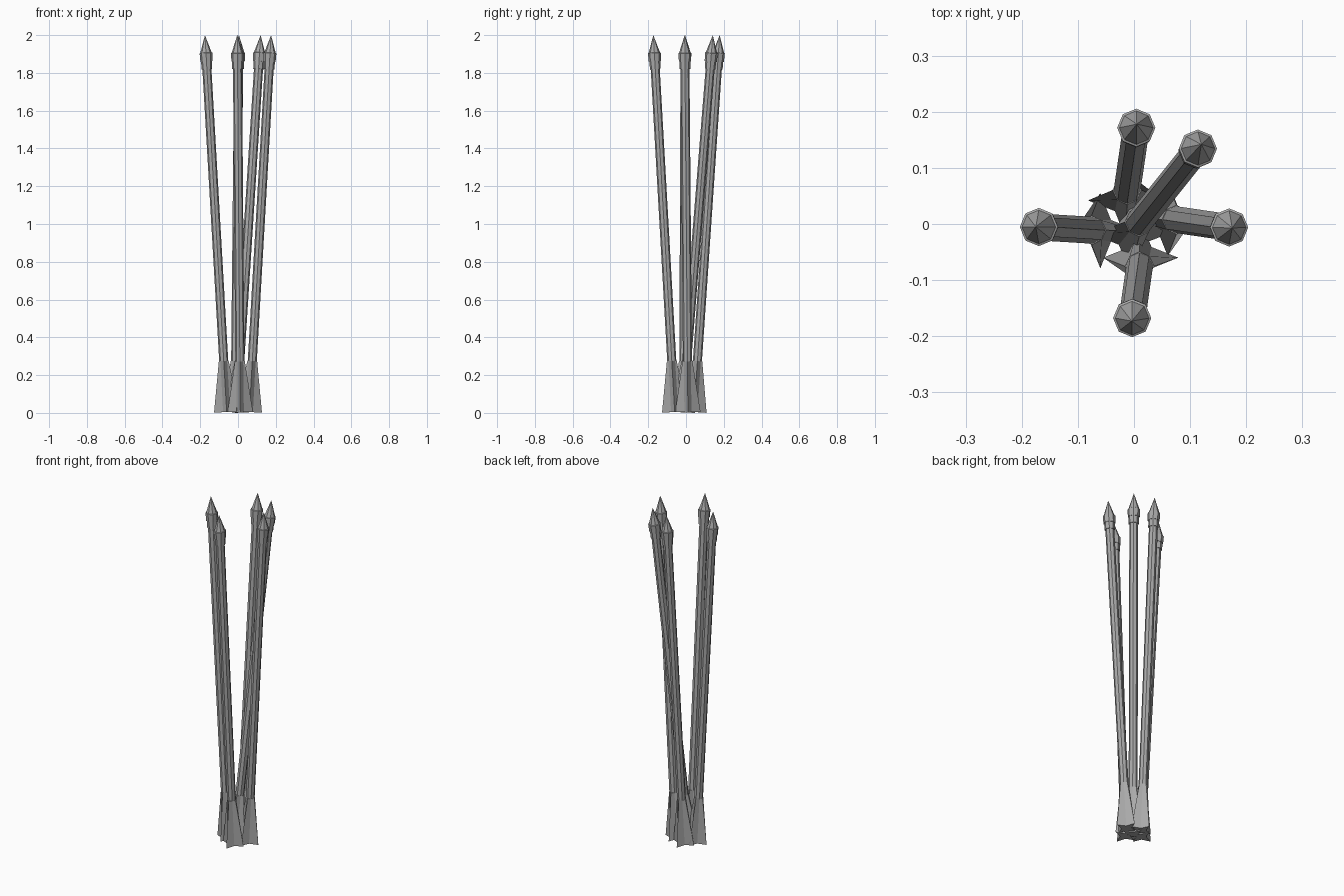
import bpy, bmesh, math
from mathutils import Vector

cube = bpy.data.objects.get("Cube")
if cube:
    bpy.data.objects.remove(cube, do_unlink=True)

steel = bpy.data.materials.new("grey_metal")
steel.use_nodes = True
colour = (0.4, 0.4, 0.4, 1)
steel.diffuse_color = colour
steel.node_tree.nodes["Principled BSDF"].inputs["Base Color"].default_value = colour

SIDES = 8


def loft(name, base, tip, rings, point=None):
    """Octagonal rings (height, corner radius, side radius) along a leaning axis."""
    base, tip = Vector(base), Vector(tip)
    axis = (tip - base).normalized()
    turn = Vector((0, 0, 1)).rotation_difference(axis).to_matrix()
    bm = bmesh.new()
    loops = []
    for height, corner, side in rings:
        centre = base + (tip - base) * (height / 2)
        loop = []
        for i in range(SIDES):
            a = math.tau * i / SIDES
            r = corner if i % 2 == 0 else side
            loop.append(bm.verts.new(centre + turn @ Vector((r * math.cos(a), r * math.sin(a), 0))))
        loops.append(loop)
    for low, high in zip(loops, loops[1:]):
        for i in range(SIDES):
            j = (i + 1) % SIDES
            bm.faces.new((low[i], low[j], high[j], high[i]))
    bm.faces.new(loops[0][::-1])
    if point is None:
        bm.faces.new(loops[-1])
    else:
        apex = bm.verts.new(base + (tip - base) * (point / 2))
        for i in range(SIDES):
            bm.faces.new((loops[-1][i], loops[-1][(i + 1) % SIDES], apex))
    bmesh.ops.recalc_face_normals(bm, faces=bm.faces)
    mesh = bpy.data.meshes.new(name)
    bm.to_mesh(mesh)
    bm.free()
    mesh.materials.append(steel)
    obj = bpy.data.objects.new(name, mesh)
    bpy.context.collection.objects.link(obj)


# Foot and tip of each bolt in the bundle
bolts = {
    "left": ((0.06, 0.01, 0.005), (0.175, -0.007, 2)),
    "right": ((-0.06, -0.012, 0.005), (-0.175, -0.005, 2)),
    "front": ((0.012, -0.06, 0.005), (-0.004, -0.173, 2)),
    "back": ((-0.015, 0.042, 0.005), (0.005, 0.178, 2)),
    "middle": ((-0.008, -0.018, 0.005), (0.12, 0.142, 2)),
}

for side, (foot, tip) in bolts.items():
    # Four-finned tail narrowing into the shaft
    loft(side + "_tail", foot, tip, [(0, 0.067, 0.027), (0.27, 0.026, 0.025)])
    loft(side + "_shaft", foot, tip, [(0.26, 0.024, 0.024), (1.84, 0.024, 0.024)])
    # Socket below the flared, pointed head
    loft(side + "_socket", foot, tip, [(1.82, 0.028, 0.028), (1.87, 0.029, 0.029)])
    loft(side + "_head", foot, tip,
         [(1.86, 0.032, 0.032), (1.905, 0.034, 0.034), (1.907, 0.03, 0.03)], point=2)
